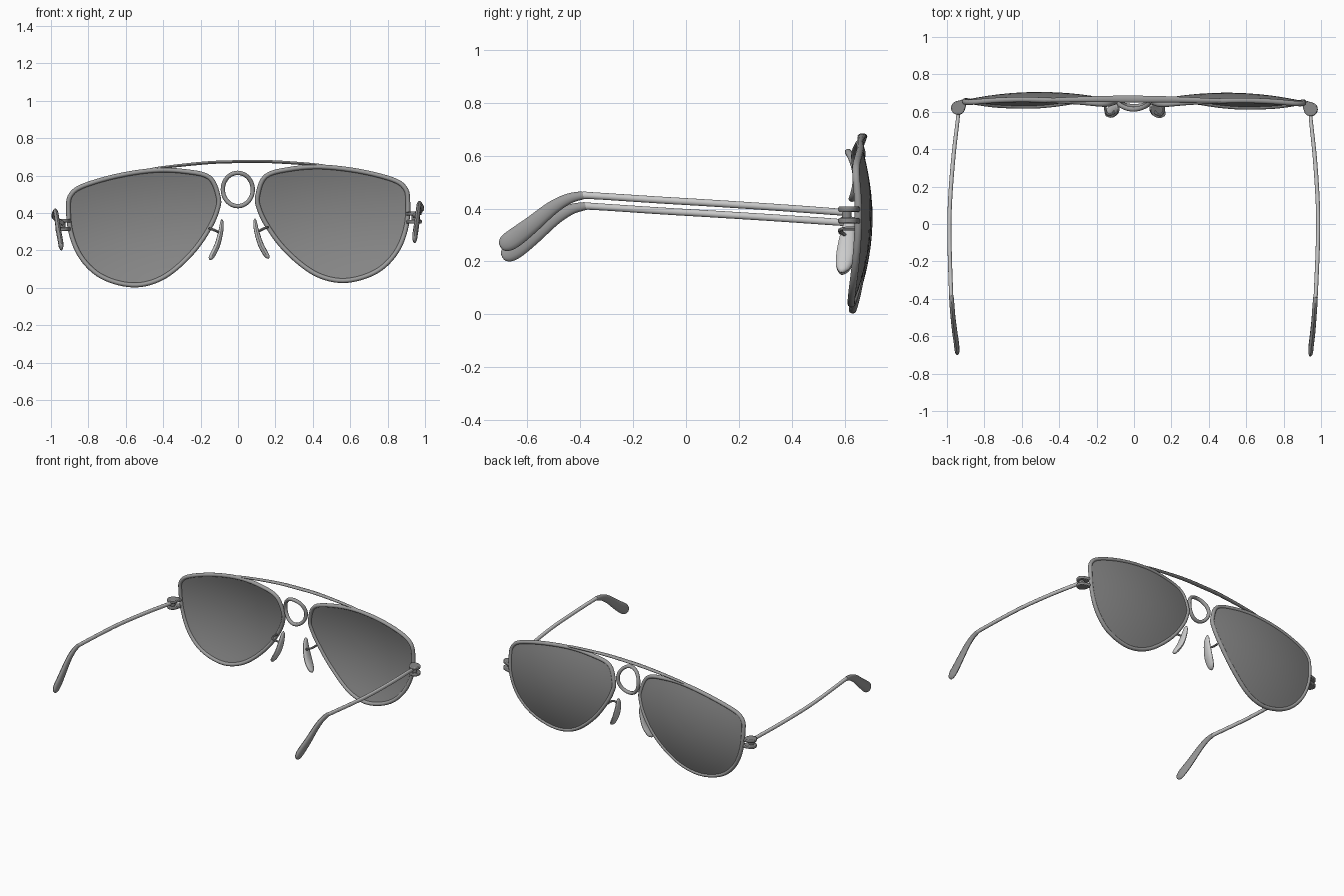
import bpy, bmesh, math
from mathutils import Vector

if "Cube" in bpy.data.objects:
    bpy.data.objects.remove(bpy.data.objects["Cube"])

X, Y, Z = Vector((1, 0, 0)), Vector((0, 1, 0)), Vector((0, 0, 1))


def grey(name, v):
    m = bpy.data.materials.new(name)
    m.diffuse_color = (v, v, v, 1)
    m.use_nodes = True
    m.node_tree.nodes["Principled BSDF"].inputs["Base Color"].default_value = m.diffuse_color
    return m


LENS, FRAME = grey("dark_lens", .24), grey("dark_metal", .33)
HINGE, TIP, PAD = grey("hinge_metal", .25), grey("tip_plastic", .33), grey("clear_pad", .95)


def smooth_path(pts, steps=6, closed=False):
    """Catmull-Rom through points of any dimension."""
    n, out = len(pts), []
    for i in range(n if closed else n - 1):
        idx = [i - 1, i, i + 1, i + 2]
        idx = [k % n if closed else min(max(k, 0), n - 1) for k in idx]
        p = [pts[k] for k in idx]
        for s in range(steps):
            t = s / steps
            out.append(tuple(
                0.5 * (2 * b + (c - a) * t + (2 * a - 5 * b + 4 * c - d) * t * t
                       + (3 * b - a - 3 * c + d) * t ** 3)
                for a, b, c, d in zip(*p)))
    if not closed:
        out.append(tuple(pts[-1]))
    return out


def finish(name, bm, mat=None, mirror=True):
    bmesh.ops.recalc_face_normals(bm, faces=bm.faces[:])
    me = bpy.data.meshes.new(name)
    bm.to_mesh(me)
    bm.free()
    if mat:
        me.materials.append(mat)
    ob = bpy.data.objects.new(name, me)
    bpy.context.collection.objects.link(ob)
    bpy.ops.object.select_all(action='DESELECT')
    ob.select_set(True)
    bpy.context.view_layer.objects.active = ob
    bpy.ops.object.shade_smooth_by_angle(angle=math.radians(40))
    if mirror:
        m = ob.modifiers.new("Mirror", 'MIRROR')
        m.use_mirror_merge = False
    # the whole model rests with a slight tilt
    ob.rotation_euler = (0, -0.021, -0.004)
    ob.location = (0.0075, 0, -0.004)
    return ob


def loft(name, pts, axis, mat=None, closed=False, seg=12, mirror=True):
    """Sweep an ellipse along (x, y, z, half size on axis, half size across)."""
    bm, rings, n = bmesh.new(), [], len(pts)
    pos = [Vector(p[:3]) for p in pts]
    for i, p in enumerate(pts):
        a, b = (i - 1, (i + 1) % n) if closed else (max(i - 1, 0), min(i + 1, n - 1))
        t = (pos[b] - pos[a]).normalized()
        u = (axis - t * axis.dot(t)).normalized()
        v = t.cross(u)
        rings.append([bm.verts.new(pos[i] + u * p[3] * math.cos(q) + v * p[4] * math.sin(q))
                      for q in (2 * math.pi * k / seg for k in range(seg))])
    for i in range(n if closed else n - 1):
        r0, r1 = rings[i], rings[(i + 1) % n]
        for k in range(seg):
            j = (k + 1) % seg
            bm.faces.new((r0[k], r0[j], r1[j], r1[k]))
    if not closed:
        bm.faces.new(rings[0])
        bm.faces.new(rings[-1])
    return finish(name, bm, mat, mirror)


def dome(x, z):
    return 0.70 - 0.27 * (x - 0.5) ** 2 - 0.58 * (z - 0.38) ** 2


# Teardrop outline shared by rim and lens
outline = [(.093, .498), (.14, .607), (.275, .644), (.446, .653), (.65, .626),
           (.836, .575), (.905, .526), (.92, .456), (.91, .321), (.863, .192),
           (.78, .094), (.676, .039), (.553, .018), (.435, .044), (.33, .11),
           (.22, .219), (.14, .337), (.10, .428)]
CX, CZ = 0.5, 0.35
outline = [(CX + (x - CX) * .971, CZ + (z - CZ) * .962)
           for x, z in smooth_path(outline, 5, True)]

# Rims
loft("lens_rim", [(x, dome(x, z), z, .014, .0125) for x, z in outline], Y, FRAME, True)

# Domed lenses
bm = bmesh.new()
rings = []
for k in [1, .85, .7, .55, .4, .25, .1]:
    ring = []
    for x, z in outline:
        px, pz = CX + (x - CX) * k, CZ + (z - CZ) * k
        ring.append(bm.verts.new((px, dome(px, pz), pz)))
    rings.append(ring)
n = len(outline)
for r0, r1 in zip(rings, rings[1:]):
    for i in range(n):
        j = (i + 1) % n
        bm.faces.new((r0[i], r0[j], r1[j], r1[i]))
bm.faces.new(rings[-1])
lens = finish("lens", bm, LENS)
sol = lens.modifiers.new("Thickness", 'SOLIDIFY')
sol.thickness, sol.offset, sol.use_rim = 0.008, 0, False

# Ring bridge between the rims
ring = []
for k in range(48):
    q = 2 * math.pi * k / 48
    x, z = .08 * math.cos(q), .53 + .089 * math.sin(q)
    ring.append((x, .621 - .08 * (z - .53) + 3.5 * x * x, z, .013, .0115))
loft("bridge_ring", ring, Y, FRAME, True, mirror=False)

# Brow bar arching over the bridge
half = [(.50, .660, .641, .006, .005), (.42, .662, .654, .011, .007),
        (.25, .666, .670, .015, .008), (.12, .668, .678, .017, .008)]
bar = [(-x, y, z, a, b) for x, y, z, a, b in half] + [(0, .668, .679, .018, .008)] + half[::-1]
loft("brow_bar", smooth_path(bar), Y, FRAME, mirror=False)

# Nose pads and their wire arms
loft("nose_pad", smooth_path([
    (.088, .626, .372, .004, .003), (.089, .622, .355, .018, .009),
    (.095, .614, .31, .028, .013), (.114, .606, .24, .035, .015),
    (.138, .597, .19, .030, .015), (.152, .591, .168, .018, .012),
    (.158, .589, .158, .004, .004)]), Y, PAD)
loft("nose_pad_arm", smooth_path([
    (.155, .645, .325, .007, .007), (.155, .605, .325, .007, .007),
    (.140, .583, .32, .007, .007), (.118, .590, .31, .007, .007),
    (.102, .606, .30, .007, .007)]), Z, FRAME, seg=8)


# Hinge plates: discs drawn out to a point at the rim
def plate(name, cx, cy, r, z, h, tip=None):
    bm = bmesh.new()
    pts = []
    for k in range(28):
        q = 2 * math.pi * k / 28
        pts.append((cx + r * math.cos(q), cy + r * math.sin(q)))
    if tip:
        d = math.atan2(tip[1] - cy, tip[0] - cx)
        near = [p for p in pts if math.cos(math.atan2(p[1] - cy, p[0] - cx) - d) < .55]
        near.sort(key=lambda p: (math.atan2(p[1] - cy, p[0] - cx) - d) % (2 * math.pi))
        w = Vector((-math.sin(d), math.cos(d))) * .012
        pts = [(tip[0] + w.x, tip[1] + w.y)] + near + [(tip[0] - w.x, tip[1] - w.y)]
    face = bm.faces.new([bm.verts.new((x, y, z - h / 2)) for x, y in pts])
    new = bmesh.ops.extrude_face_region(bm, geom=[face])["geom"]
    bmesh.ops.translate(bm, vec=(0, 0, h), verts=[g for g in new if isinstance(g, bmesh.types.BMVert)])
    ob = finish(name, bm, HINGE)
    bev = ob.modifiers.new("Bevel", 'BEVEL')
    bev.width, bev.segments = .005, 2


for label, z in (("upper", .382), ("lower", .338)):
    plate("hinge_plate_" + label, .943, .617, .037, z, .02, (.905, .655))
plate("hinge_barrel", .943, .612, .018, .36, .03)

# Temple arms
loft("temple_arm", smooth_path([
    (.943, .61, .368, .010, .011), (.944, .56, .373, .010, .013),
    (.967, .35, .388, .011, .013), (.984, .1, .404, .011, .013),
    (.985, -.1, .416, .011, .013), (.977, -.33, .431, .011, .013),
    (.974, -.39, .433, .011, .014), (.970, -.44, .422, .011, .014)]), X)

# Flattened ear tips
loft("ear_tip", smooth_path([
    (.974, -.385, .434, .012, .015), (.970, -.44, .421, .013, .020),
    (.965, -.504, .385, .013, .026), (.957, -.58, .323, .014, .032),
    (.949, -.640, .277, .014, .036), (.946, -.675, .254, .013, .033),
    (.944, -.694, .242, .009, .020), (.944, -.699, .239, .002, .004)]), X, TIP)
